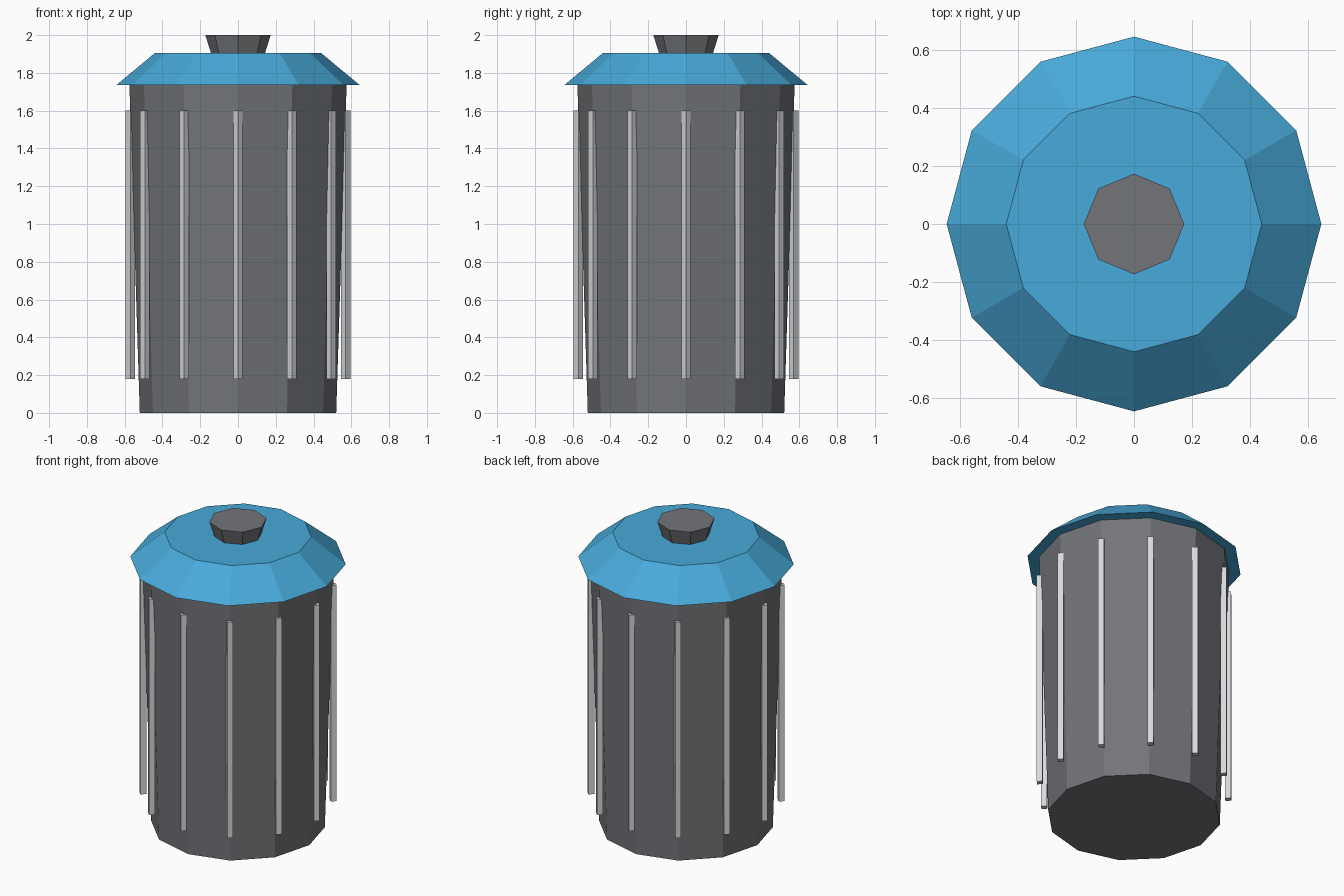
import bpy
import bmesh
from math import cos, sin, tau

cube = bpy.data.objects.get("Cube")
if cube:
    bpy.data.objects.remove(cube, do_unlink=True)


def make_material(name, rgb):
    mat = bpy.data.materials.new(name)
    mat.use_nodes = True
    mat.diffuse_color = (*rgb, 1)
    bsdf = next(n for n in mat.node_tree.nodes if n.type == "BSDF_PRINCIPLED")
    bsdf.inputs["Base Color"].default_value = (*rgb, 1)
    return mat


dark_gray = make_material("dark gray metal", (0.168, 0.176, 0.19))
light_gray = make_material("light gray metal", (0.68, 0.69, 0.70))
blue = make_material("blue lid paint", (0.065, 0.40, 0.70))


def frustum(name, sides, r_low, r_high, z_low, z_high, mat, x=0, y=0):
    """Closed flat-shaded frustum with corners on the x and y axes."""
    bm = bmesh.new()
    rings = []
    for r, z in ((r_low, z_low), (r_high, z_high)):
        rings.append([bm.verts.new((r * cos(tau * i / sides),
                                    r * sin(tau * i / sides), z))
                      for i in range(sides)])
    low, high = rings
    bm.faces.new(low[::-1])
    bm.faces.new(high)
    for i in range(sides):
        j = (i + 1) % sides
        bm.faces.new((low[i], low[j], high[j], high[i]))
    mesh = bpy.data.meshes.new(name)
    bm.to_mesh(mesh)
    bm.free()
    mesh.materials.append(mat)
    obj = bpy.data.objects.new(name, mesh)
    obj.location = (x, y, 0)
    bpy.context.collection.objects.link(obj)
    return obj


# Tapered can, lid and handle
frustum("can_body", 12, 0.52, 0.575, 0, 1.735, dark_gray)
frustum("lid", 12, 0.645, 0.44, 1.735, 1.905, blue)
frustum("lid_handle", 8, 0.143, 0.173, 1.905, 2.0, dark_gray)

# Upright diamond-section bars around the can
for k in range(12):
    a = tau * k / 12
    frustum(f"side_bar_{k + 1}", 4, 0.025, 0.025, 0.18, 1.6, light_gray,
            0.57 * cos(a), 0.57 * sin(a))
